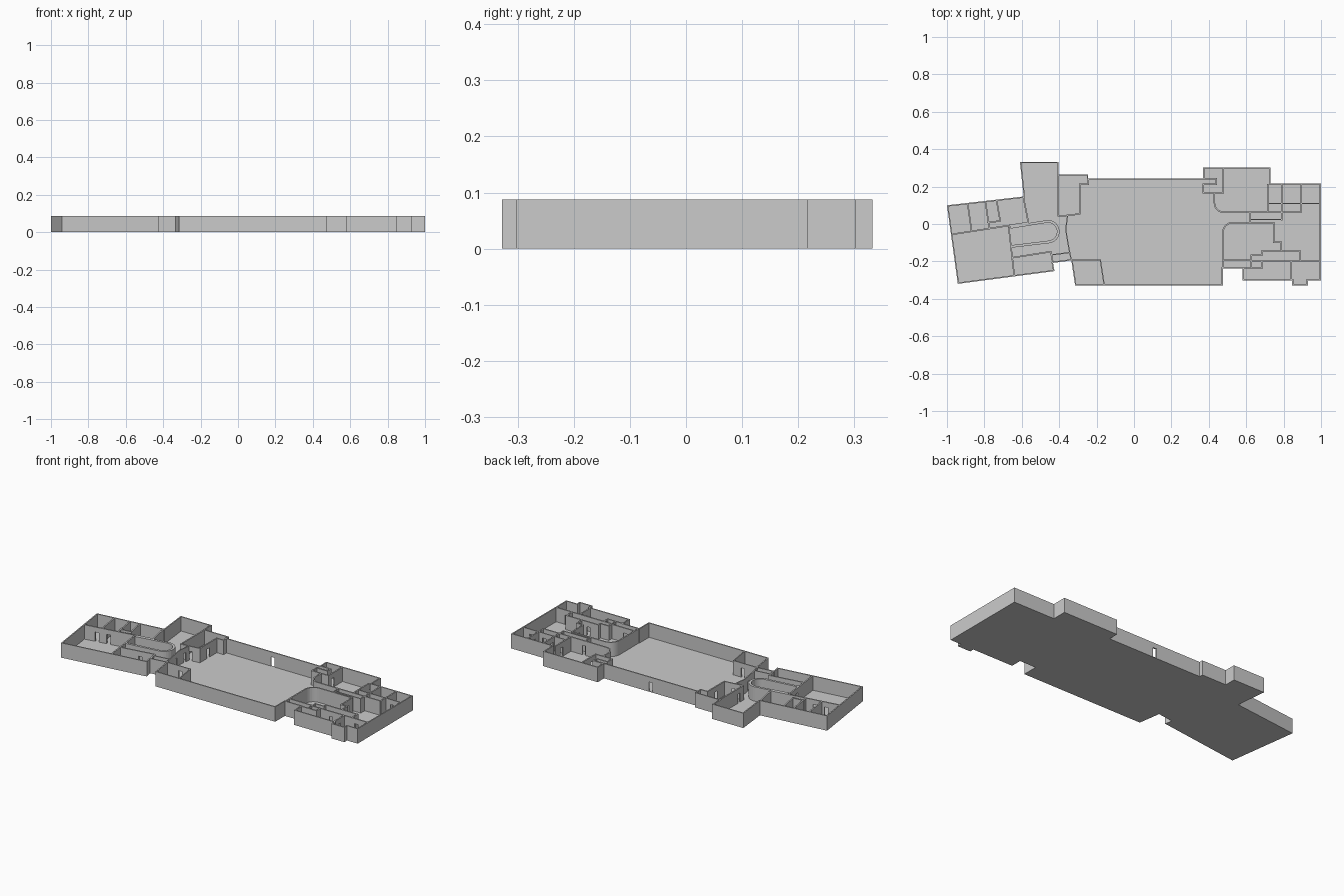
import bpy, bmesh, math
from mathutils import Vector

if "Cube" in bpy.data.objects:
    bpy.data.objects.remove(bpy.data.objects["Cube"])

H, FLOOR, DOOR_H, DOOR_W = 0.088, 0.003, 0.058, 0.022


def arc(cx, cy, r, a0, a1, n=10):
    return [(cx + r * math.cos(math.radians(a0 + (a1 - a0) * i / n)),
             cy + r * math.sin(math.radians(a0 + (a1 - a0) * i / n))) for i in range(n + 1)]


def finish(name, bm):
    bmesh.ops.remove_doubles(bm, verts=bm.verts, dist=1e-6)
    bmesh.ops.recalc_face_normals(bm, faces=bm.faces)
    me = bpy.data.meshes.new(name)
    bm.to_mesh(me)
    bm.free()
    ob = bpy.data.objects.new(name, me)
    bpy.context.collection.objects.link(ob)
    return ob


def wall(name, pts, t=0.008, doors=(), closed=False, shift=0.0):
    """Mitred wall along a path; doors = (segment, fraction) openings with a lintel."""
    P = [Vector(p) for p in pts]
    n = len(P)
    segs = n if closed else n - 1

    def normal(i):
        d = (P[(i + 1) % n] - P[i % n]).normalized()
        return Vector((-d.y, d.x))

    # mitre direction at each corner
    M = []
    for i in range(n):
        if not closed and i in (0, n - 1):
            M.append(normal(0 if i == 0 else n - 2))
        else:
            a, b = normal((i - 1) % n), normal(i)
            M.append((a + b) / (1 + a.dot(b)))
    # sections: left point, right point, low edge of the stretch that follows
    S = []
    for i in range(segs):
        j = (i + 1) % n
        L0, R0 = P[i] + M[i] * (shift + t / 2), P[i] + M[i] * (shift - t / 2)
        L1, R1 = P[j] + M[j] * (shift + t / 2), P[j] + M[j] * (shift - t / 2)
        S.append((L0, R0, FLOOR))
        length = (P[j] - P[i]).length
        for f in sorted(f for s, f in doors if s == i):
            h = DOOR_W / 2 / length
            for g, z in ((f - h, DOOR_H), (f + h, FLOOR)):
                S.append((L0.lerp(L1, g), R0.lerp(R1, g), z))
    S.append(S[0] if closed else (L1, R1, FLOOR))

    bm = bmesh.new()

    def quad(*c):
        bm.faces.new([bm.verts.new((p.x, p.y, z)) for p, z in c])

    for k in range(len(S) - 1):
        (a, b, z), (c, d, zn) = S[k], S[k + 1]
        quad((a, z), (c, z), (c, H), (a, H))
        quad((b, z), (d, z), (d, H), (b, H))
        quad((a, H), (c, H), (d, H), (b, H))
        quad((a, z), (c, z), (d, z), (b, z))
        if k < len(S) - 2 and z != zn:
            quad((c, z), (d, z), (d, zn), (c, zn))
    if not closed:
        for a, b, z in (S[0], S[-1]):
            quad((a, FLOOR), (b, FLOOR), (b, H), (a, H))
    return finish(name, bm)


outline = [(-1, .10), (-.59, .147), (-.61, .332), (-.405, .332), (-.405, .265), (-.245, .265),
           (-.245, .243), (.37, .243), (.37, .303), (.73, .303), (.73, .217), (1, .217),
           (1, -.302), (.93, -.302), (.93, -.328), (.845, -.328), (.845, -.302), (.58, -.302),
           (.58, -.237), (.475, -.237), (.475, -.328), (-.315, -.328), (-.335, -.195),
           (-.433, -.208), (-.425, -.252), (-.942, -.32)]

# floor slab
bm = bmesh.new()
base = bm.faces.new([bm.verts.new((x, y, 0)) for x, y in outline])
ext = bmesh.ops.extrude_face_region(bm, geom=[base], use_keep_orig=True)
for v in [g for g in ext["geom"] if isinstance(g, bmesh.types.BMVert)]:
    v.co.z = FLOOR
finish("floor", bm)

# perimeter, set inside the floor edge
wall("outer_wall", outline, .007, [(6, .5)], True, -.0035)

# left wing
wall("west_corridor_wall", [(-.97, -.055), (-.565, .008)], doors=[(0, .18), (0, .35)])
wall("northwest_room_side", [(-.592, .147), (-.565, .008)])
for i, (a, b) in enumerate([((-.89, .112), (-.868, -.04)), ((-.795, .122), (-.773, -.025)),
                            ((-.735, .129), (-.715, .013))]):
    wall(f"west_partition_{i}", [a, b])
wall("west_closet_wall", [(-.785, .008), (-.715, .016)])
wall("west_hall_wall", [(-.67, -.015), (-.64, -.278)], doors=[(0, .3)])
wall("west_rounded_room", [(-.662, -.018)] + arc(-.46, -.041, .055, 98, -82, 14) + [(-.655, -.12)], .014)
wall("southwest_room_wall", [(-.65, -.18), (-.445, -.148), (-.433, -.208)], doors=[(0, .6)])
wall("link_wall", [(-.44, -.165), (-.34, -.152)], .006)

# northwest rooms and the west end of the hall
wall("northwest_room_wall", [(-.405, .265), (-.405, .04)], doors=[(0, .8)])
wall("northwest_store", [(-.245, .243), (-.245, .213), (-.29, .213), (-.29, .054), (-.405, .04)],
     doors=[(2, .5), (3, .5)])
wall("hall_west_wall", [(-.355, .046), (-.365, -.03), (-.35, -.12), (-.335, -.195)],
     .006, [(0, .5), (1, .5)])
wall("southwest_store", [(-.335, -.192), (-.18, -.192), (-.16, -.322)], .006, [(0, .6)])

# northeast rooms
wall("northeast_store", [(.37, .243), (.44, .243), (.44, .212), (.37, .212), (.37, .168),
                         (.43, .168)] + arc(.48, .113, .05, 180, 270, 8) + [(.895, .063)],
     doors=[(14, .35)])
wall("northeast_store_side", [(.478, .30), (.478, .168), (.43, .168)], doors=[(0, .7)])
for i, (x, y) in enumerate([(.715, .063), (.79, .02), (.895, .063)]):
    wall(f"northeast_partition_{i}", [(x, .213), (x, y)], doors=[(0, .4)])
wall("northeast_cross_wall", [(.715, .11), (.996, .11)], .006, [(0, .5), (0, .8)])
wall("northeast_link", [(.62, .06), (.62, .01)], .006, [(0, .5)])
wall("northeast_link_wall", [(.62, .025), (.785, .025)], .006)

# southeast rooms
wall("rounded_stage_wall", [(.475, -.237)] + arc(.53, -.047, .055, 180, 90, 8) +
     [(.747, .008), (.747, -.098), (.788, -.098), (.788, -.147)], doors=[(10, .5)])
wall("southeast_passage", [(.475, -.195), (.627, -.195), (.627, -.167), (.682, -.167),
                           (.682, -.147), (.89, -.147), (.89, -.2)], doors=[(0, .4), (4, .3)])
wall("southeast_cross_wall", [(.627, -.2), (.996, -.2)], doors=[(0, .35), (0, .8)])
wall("southeast_store", [(.58, -.237), (.682, -.237), (.682, -.2)])
wall("southeast_partition", [(.84, -.2), (.84, -.3)], doors=[(0, .5)])
wall("southeast_recess", [(.627, -.195), (.627, -.237)], .006)
